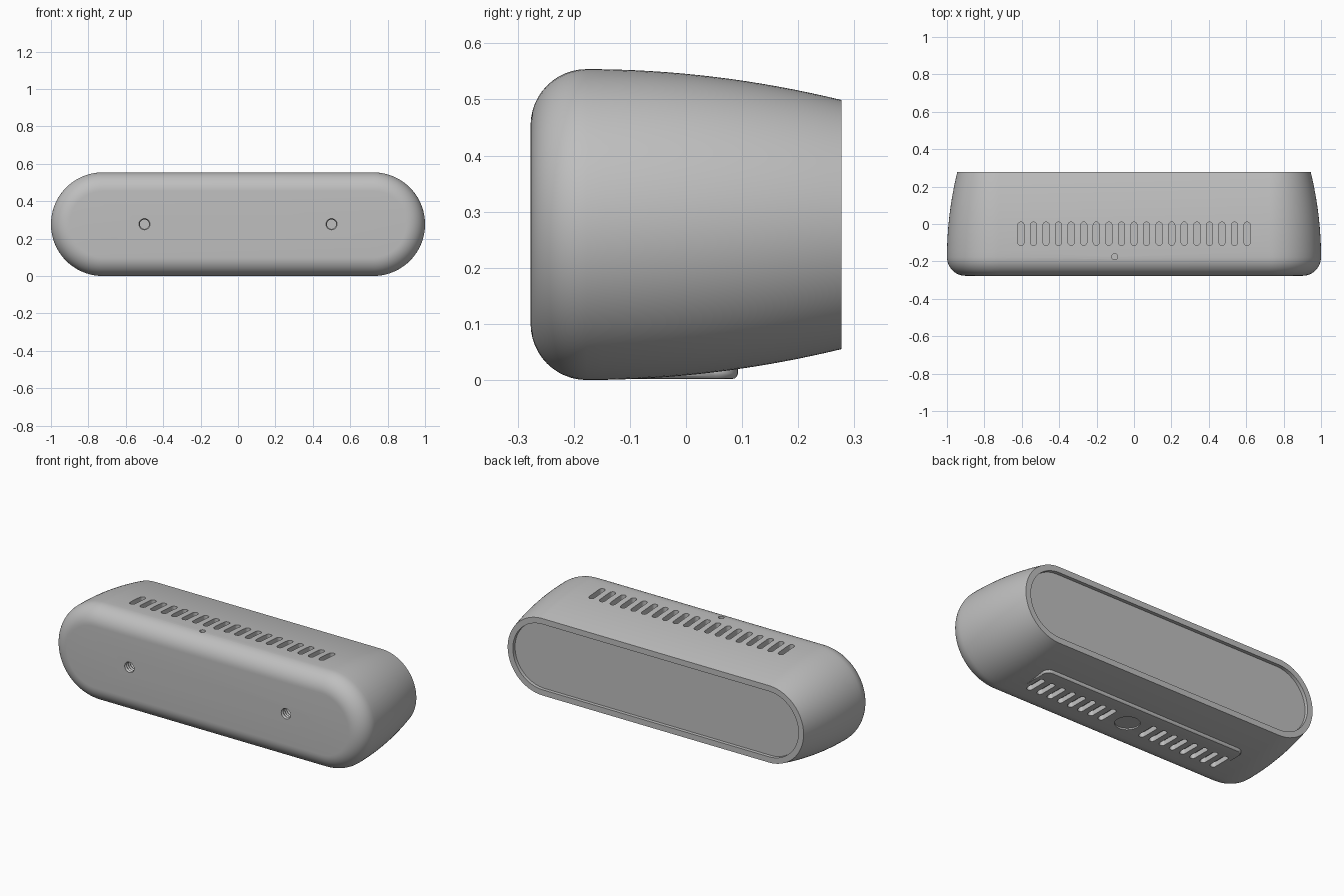
import bpy, bmesh
from math import pi, cos, sin

cube = bpy.data.objects.get("Cube")
if cube:
    bpy.data.objects.remove(cube, do_unlink=True)

LENGTH, RADIUS, MID = 0.723, 0.277, 0.277   # straight half length, end radius, centre height
FRONT, BACK, FILLET, TAPER = -0.277, 0.277, 0.1, 0.055
PITCH, SLOT_Y, SLOT_R, SLOT_HALF = 0.0672, -0.052, 0.0165, 0.046

grey = bpy.data.materials.new("plain grey")
grey.use_nodes = True
grey.diffuse_color = (0.52, 0.52, 0.52, 1)
grey.node_tree.nodes["Principled BSDF"].inputs["Base Color"].default_value = (0.52, 0.52, 0.52, 1)


def rounded(hx, hy, r, steps):
    """Rectangle outline with rounded corners; hx, hy locate the corner centres."""
    pts = []
    for k, (sx, sy) in enumerate([(1, 1), (-1, 1), (-1, -1), (1, -1)]):
        for i in range(steps + 1):
            a = (k + i / steps) * pi / 2
            p = (sx * hx + r * cos(a), sy * hy + r * sin(a))
            if not pts or abs(p[0] - pts[-1][0]) + abs(p[1] - pts[-1][1]) > 1e-6:
                pts.append(p)
    if abs(pts[0][0] - pts[-1][0]) + abs(pts[0][1] - pts[-1][1]) < 1e-6:
        pts.pop()
    return pts


def loft(bm, rings):
    """Skin a closed solid through equal rings of points."""
    loops = [[bm.verts.new(p) for p in ring] for ring in rings]
    n = len(loops[0])
    for a, b in zip(loops, loops[1:]):
        for i in range(n):
            j = (i + 1) % n
            bm.faces.new((a[i], a[j], b[j], b[i]))
    bm.faces.new(loops[0])
    bm.faces.new(loops[-1])


def prism(bm, outline, x, y, z0, z1):
    loft(bm, [[(x + px, y + py, z) for px, py in outline] for z in (z0, z1)])


def finish(name, bm):
    bmesh.ops.recalc_face_normals(bm, faces=bm.faces)
    mesh = bpy.data.meshes.new(name)
    bm.to_mesh(mesh)
    bm.free()
    mesh.materials.append(grey)
    obj = bpy.data.objects.new(name, mesh)
    bpy.context.collection.objects.link(obj)
    return obj


def boolean(target, tool, operation):
    tool.hide_render = True
    mod = target.modifiers.new(tool.name, "BOOLEAN")
    mod.object, mod.operation, mod.solver = tool, operation, "EXACT"
    bpy.context.view_layer.objects.active = target
    bpy.ops.object.modifier_apply(modifier=mod.name)
    bpy.data.objects.remove(tool, do_unlink=True)


# Body: pill section with a rounded front edge, a curved taper and a recessed back
stations = []
for i in range(13):
    a = i / 12 * pi / 2
    stations.append((FRONT + FILLET * (1 - cos(a)), FILLET * (1 - sin(a))))
for i in range(1, 17):
    t = i / 16
    stations.append((FRONT + FILLET + t * (BACK - FRONT - FILLET), TAPER * t * t))
stations += [(BACK, TAPER + 0.033), (BACK - 0.02, TAPER + 0.033)]
bm = bmesh.new()
loft(bm, [[(x, y, MID + z) for x, z in rounded(LENGTH, 0, RADIUS - inset, 24)]
          for y, inset in stations])
body = finish("body", bm)

# Foot pad with a softened lower edge
bm = bmesh.new()
rings = []
for inset, z in [(0.01, 0.002), (0.006, 0.003), (0.002, 0.007), (0, 0.012), (0, 0.06)]:
    rings.append([(x, y - 0.019, z) for x, y in rounded(0.61, 0.072, 0.04 - inset, 6)])
loft(bm, rings)
boolean(body, finish("foot_pad", bm), "UNION")

# Vent slots on the top and through the foot pad, with a plain round dimple between
bm = bmesh.new()
slot = rounded(0, SLOT_HALF, SLOT_R, 6)
for i in range(-9, 10):
    prism(bm, slot, i * PITCH, SLOT_Y, 0.50, 0.65)
    if abs(i) > 1:
        prism(bm, slot, i * PITCH, SLOT_Y, -0.05, 0.03)
prism(bm, rounded(0, 0, 0.065, 10), 0, SLOT_Y, -0.05, 0.01)

# Small hole on the top
prism(bm, rounded(0, 0, 0.016, 6), -0.103, -0.175, 0.51, 0.65)

# Threaded mounting holes in the front
for side in (-1, 1):
    rings = [[(side * 0.5 + x, FRONT - 0.05, MID + z) for x, z in rounded(0, 0, 0.03, 8)]]
    for k in range(13):
        r = 0.03 if k % 2 == 0 else 0.025
        rings.append([(side * 0.5 + x, FRONT + 0.004 + k * 0.008, MID + z)
                      for x, z in rounded(0, 0, r, 8)])
    loft(bm, rings)
boolean(body, finish("openings", bm), "DIFFERENCE")

bpy.ops.object.select_all(action="DESELECT")
body.select_set(True)
bpy.context.view_layer.objects.active = body
bpy.ops.object.shade_smooth_by_angle(angle=0.5)
